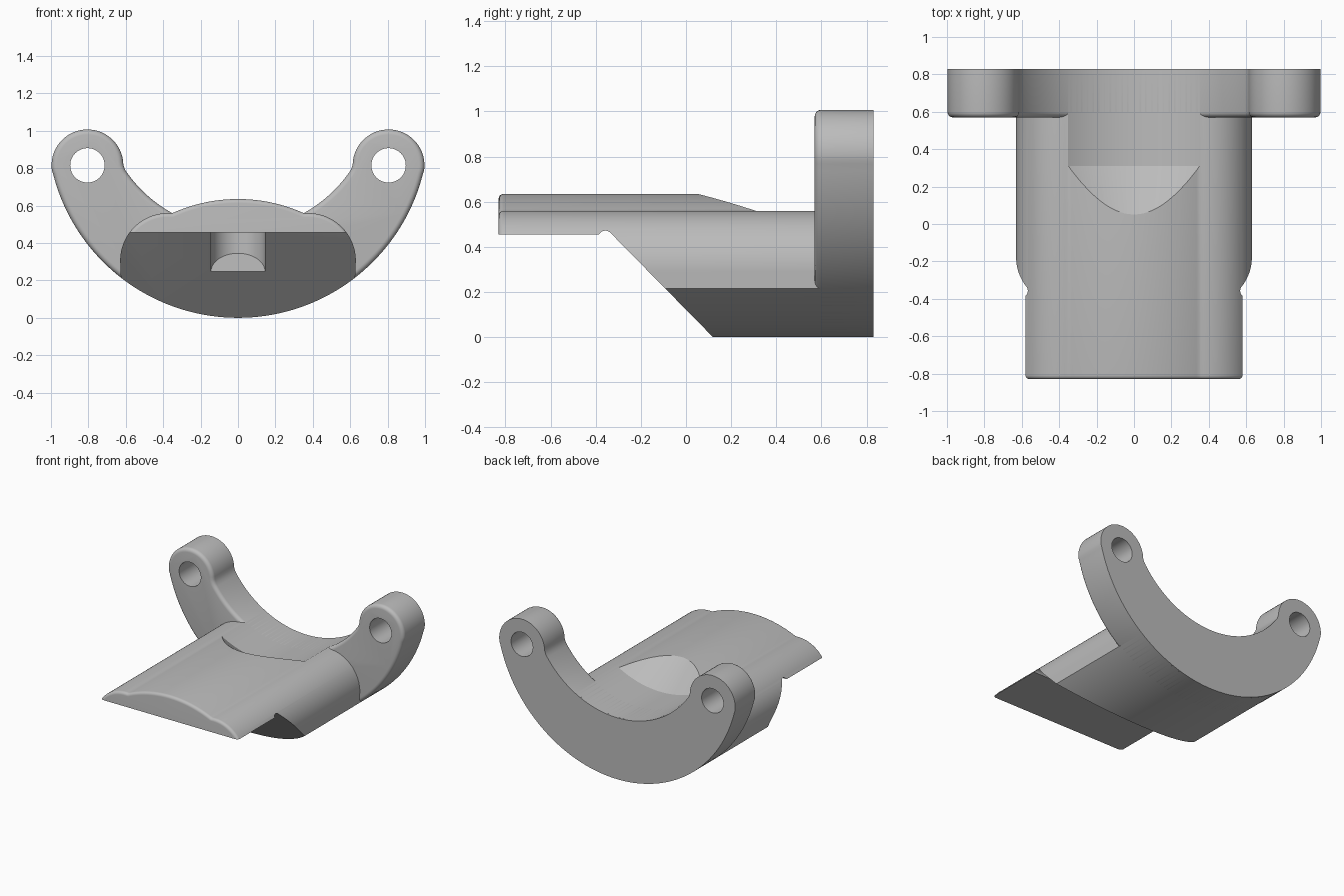
import bpy, bmesh
from math import cos, sin, radians, degrees, atan2, asin, tau

cube = bpy.data.objects.get("Cube")
if cube:
    bpy.data.objects.remove(cube)

grey = bpy.data.materials.new("plain_grey")
grey.use_nodes = True
grey.diffuse_color = (0.5, 0.5, 0.5, 1)
grey.node_tree.nodes["Principled BSDF"].inputs["Base Color"].default_value = (0.5, 0.5, 0.5, 1)


def arc(cx, cz, r, a0, a1, n):
    """Points on a circle from angle a0 to a1, in degrees."""
    angles = [radians(a0 + (a1 - a0) * i / n) for i in range(n + 1)]
    return [(cx + r * cos(a), cz + r * sin(a)) for a in angles]


def mirrored(half):
    """Close a right-hand profile that starts and ends on x = 0."""
    return half + [(-x, z) for x, z in half[-2:0:-1]]


def make_object(name, bm):
    bmesh.ops.recalc_face_normals(bm, faces=bm.faces)
    mesh = bpy.data.meshes.new(name)
    bm.to_mesh(mesh)
    bm.free()
    mesh.materials.append(grey)
    obj = bpy.data.objects.new(name, mesh)
    bpy.context.collection.objects.link(obj)
    return obj


def prism(name, points, axis, lo, hi, rounding=0):
    """Extrude a profile along an axis; optionally round the rim of its low end."""
    def place(u, v, w):
        return {"x": (w, u, v), "y": (u, w, v), "z": (u, v, w)}[axis]
    bm = bmesh.new()
    low = [bm.verts.new(place(u, v, lo)) for u, v in points]
    high = [bm.verts.new(place(u, v, hi)) for u, v in points]
    cap = bm.faces.new(low)
    bm.faces.new(high[::-1])
    for i in range(len(points)):
        bm.faces.new((low[i - 1], high[i - 1], high[i], low[i]))
    bmesh.ops.recalc_face_normals(bm, faces=bm.faces)
    if rounding:
        bmesh.ops.bevel(bm, geom=list(cap.edges), offset=rounding, segments=5,
                        profile=0.5, affect="EDGES", clamp_overlap=False)
    return make_object(name, bm)


def cut(target, cutter):
    mod = target.modifiers.new("cut", "BOOLEAN")
    mod.operation, mod.solver, mod.object = "DIFFERENCE", "EXACT", cutter
    bpy.context.view_layer.objects.active = target
    bpy.ops.object.modifier_apply(modifier=mod.name)
    bpy.data.objects.remove(cutter)


# Shared circles of the section
OUTER_R = 1.02
INNER_Z, INNER_R = 1.196, 0.727
LUG_X, LUG_Z, LUG_R = 0.805, 0.815, 0.192

# Crescent flange with a lug at each end
tangent = degrees(atan2(LUG_Z - OUTER_R, LUG_X))
inner_end = degrees(atan2(0.81 - INNER_Z, 0.615))
half = arc(0, OUTER_R, OUTER_R, -90, tangent, 40)
half += arc(LUG_X, LUG_Z, LUG_R, tangent, 179, 32)[1:]
half += arc(0, INNER_Z, INNER_R, inner_end, -90, 32)[1:]
flange = prism("flange", mirrored(half), "y", 0.57, 0.83, 0.028)
for side in (-1, 1):
    hole = arc(side * LUG_X, LUG_Z, 0.092, 0, 360, 48)[:-1]
    cut(flange, prism("bolt_hole", hole, "y", 0.4, 1))

# Spout body: curved belly, rounded shoulders, raised crown
belly_end = degrees(asin((0.215 - OUTER_R) / OUTER_R))
crown_start = degrees(atan2(0.779, 0.35))
half = arc(0, OUTER_R, OUTER_R, -90, belly_end, 28)
half += arc(0.375, 0.305, 0.255, -4, 94, 28)
half += arc(0, -0.219, 0.854, crown_start, 90, 20)
body = prism("spout_body", mirrored(half), "y", -0.83, 0.82, 0.022)

# Sloped underside with a small relief groove under the lip
under = [(-1, -0.1), (-1, 0.455)] + arc(-0.357, 0.44, 0.032, 152, 35, 12)
under += [(0.12, 0), (0.22, -0.1)]
cut(body, prism("underside_cutter", under, "x", -1, 1))

# Concave saddle that ends in a conical ramp
bm = bmesh.new()
N = 144
rings = []
for y, r in ((-0.2, 0.4), (0.31, INNER_R), (1, INNER_R)):
    rings.append([bm.verts.new((r * cos(tau * i / N), y, INNER_Z + r * sin(tau * i / N)))
                  for i in range(N)])
for a, b in zip(rings, rings[1:]):
    for i in range(N):
        bm.faces.new((a[i - 1], a[i], b[i], b[i - 1]))
bm.faces.new(rings[0])
bm.faces.new(rings[-1])
cut(body, make_object("saddle_cutter", bm))

# Round-ended pocket with a ramped floor in the sloped face
plan = [(-0.145, -0.36), (0.145, -0.36)] + arc(0, -0.125, 0.145, 0, 180, 32)
pocket = prism("pocket_cutter", plan, "z", 0, 0.457)
for v in pocket.data.vertices:
    if v.co.z < 0.1:
        v.co.z = 0.245 + (v.co.y + 0.125) * 0.69
cut(body, pocket)

# Smooth curved faces, keep hard edges
for obj in (flange, body):
    bpy.ops.object.select_all(action="DESELECT")
    obj.select_set(True)
    bpy.context.view_layer.objects.active = obj
    bpy.ops.object.shade_smooth_by_angle(angle=radians(25))
